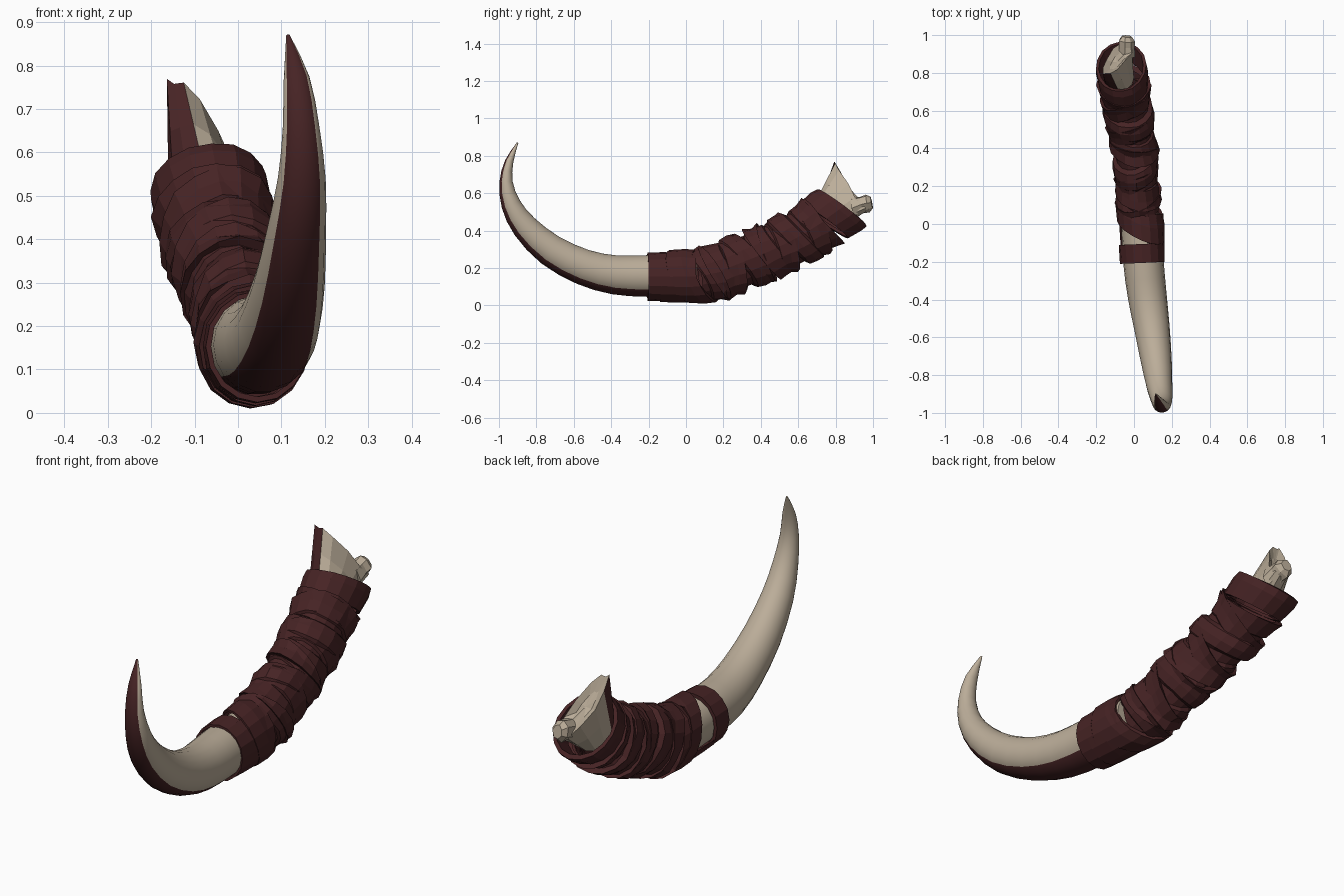
import bpy, bmesh, random
from math import sin, cos, pi, degrees
from mathutils import Vector

random.seed(4)
if "Cube" in bpy.data.objects:
    bpy.data.objects.remove(bpy.data.objects["Cube"])


def material(name, colour):
    m = bpy.data.materials.new(name)
    m.use_nodes = True
    m.diffuse_color = (*colour, 1)
    m.node_tree.nodes["Principled BSDF"].inputs["Base Color"].default_value = (*colour, 1)
    return m


BONE = material("pale_bone", (0.50, 0.42, 0.32))
RED = material("dark_red", (0.062, 0.017, 0.018))


def catmull(pts, steps):
    """Smooth a list of tuples through its points."""
    p = [Vector(q) for q in pts]
    p = [2 * p[0] - p[1]] + p + [2 * p[-1] - p[-2]]
    out = []
    for i in range(1, len(p) - 2):
        a, b, c, d = p[i - 1:i + 3]
        for k in range(steps):
            t = k / steps
            out.append(0.5 * (2 * b + (c - a) * t + (2 * a - 5 * b + 4 * c - d) * t * t
                              + (3 * b - a - 3 * c + d) * t ** 3))
    return out + [p[-2]]


def station(path, i, reach):
    """Centre, direction and the two radii of a path at one index."""
    lo, hi = path[max(i - reach, 0)], path[min(i + reach, len(path) - 1)]
    return Vector(path[i][:3]), Vector(hi[:3]) - Vector(lo[:3]), path[i][3], path[i][4]


def ring(c, tangent, ra, rb, n, push=lambda a: 0, wobble=0.0):
    """Ellipse of points across a direction, pushed along it by angle."""
    t = tangent.normalized()
    side = (Vector((1, 0, 0)) - t * t.x).normalized()
    up = side.cross(t)
    out = []
    for j in range(n):
        a = 2 * pi * j / n
        w = 1 + random.uniform(-wobble, wobble)
        out.append(c + side * ra * w * cos(a) + up * rb * w * sin(a) + t * push(a))
    return out


def skin(name, rings, mats, rule=None, keep=None, caps=True, smooth=None):
    """Join rings into a tube; rule picks a material by ring and angle."""
    bm = bmesh.new()
    n = len(rings[0])
    rows = [[bm.verts.new(v) for v in r] for r in rings]
    for i in range(len(rows) - 1):
        for j in range(n):
            ang = degrees(2 * pi * (j + 0.5) / n)
            if keep and not keep(ang):
                continue
            k = (j + 1) % n
            f = bm.faces.new((rows[i][j], rows[i][k], rows[i + 1][k], rows[i + 1][j]))
            f.material_index = rule(i, ang) if rule else 0
    if caps:
        for row in (rows[0], rows[-1]):
            mid = bm.verts.new(sum((v.co for v in row), Vector()) / n)
            for j in range(n):
                bm.faces.new((row[j], row[(j + 1) % n], mid))
    bmesh.ops.recalc_face_normals(bm, faces=bm.faces)
    me = bpy.data.meshes.new(name)
    bm.to_mesh(me)
    bm.free()
    ob = bpy.data.objects.new(name, me)
    bpy.context.collection.objects.link(ob)
    for m in mats:
        me.materials.append(m)
    if smooth:
        bpy.ops.object.select_all(action='DESELECT')
        ob.select_set(True)
        bpy.context.view_layer.objects.active = ob
        bpy.ops.object.shade_smooth_by_angle(angle=smooth)


# Curved blade: x, y, z, half width, half depth; dark along the outer edge
blade = catmull([
    (0.115, -0.90, 0.87, 0.004, 0.004), (0.135, -0.945, 0.77, 0.03, 0.023),
    (0.145, -0.962, 0.66, 0.042, 0.036), (0.147, -0.936, 0.54, 0.055, 0.053),
    (0.135, -0.862, 0.42, 0.068, 0.071), (0.118, -0.725, 0.295, 0.082, 0.087),
    (0.095, -0.55, 0.205, 0.094, 0.097), (0.07, -0.38, 0.163, 0.103, 0.106),
    (0.05, -0.2, 0.157, 0.107, 0.113), (0.035, 0.05, 0.155, 0.105, 0.113)], 2)
skin("curved_blade", [ring(*station(blade, i, 1), 18) for i in range(len(blade))],
     [BONE, RED], lambda i, a: int(220 < a < 320), smooth=0.5)

# Handle path: x, y, z, half width, half depth
handle = catmull([
    (0.045, -0.21, 0.153, 0.113, 0.12), (0.035, 0.0, 0.155, 0.12, 0.138),
    (0.025, 0.12, 0.165, 0.115, 0.146), (0.01, 0.3, 0.23, 0.113, 0.148),
    (-0.01, 0.48, 0.305, 0.122, 0.150), (-0.04, 0.65, 0.395, 0.13, 0.152),
    (-0.068, 0.83, 0.52, 0.128, 0.15)], 8)


def along(y):
    return station(handle, min(range(len(handle)), key=lambda k: abs(handle[k][1] - y)), 3)


def band(name, y, width, profile, lean=0.0, yaw=0.0, wobble=0.03, keep=None):
    """Strip of wrapping: profile holds (offset along width, radius scale)."""
    c, t, ra, rb = along(y)
    rs = [ring(c, t, ra * r, rb * r, 16,
               lambda a: o * width + lean * sin(a) + yaw * cos(a), wobble)
          for o, r in profile]
    skin(name, rs, [RED], keep=keep, caps=False)


# Inner sleeve under the wraps
sleeve = []
for y in (0.08, 0.2, 0.3, 0.4, 0.5, 0.6, 0.7):
    c, t, ra, rb = along(y)
    sleeve.append(ring(c, t, ra * 0.87, rb * 0.87, 16))
skin("inner_sleeve", sleeve, [RED], caps=False)

# Front collar, and the strap behind it with an open window
collar = [(-0.5, 0.93), (-0.5, 1.03), (0.5, 1.06), (0.5, 0.93)]
band("front_collar", -0.16, 0.10, collar, wobble=0.008)
band("window_strap", -0.04, 0.19, [(-0.5, 1.0), (0.0, 1.03), (0.5, 1.03)], wobble=0.008,
     keep=lambda a: not 65 < a < 195)

# Overlapping wraps up the handle: position, width, lean, yaw
flare_back = [(-0.5, 0.84), (-0.4, 0.95), (0.1, 1.01), (0.5, 1.10), (0.42, 0.86)]
flare_front = [(-0.42, 0.86), (-0.5, 1.10), (-0.1, 1.02), (0.4, 0.95), (0.5, 0.84)]
rolled = [(-0.5, 0.86), (-0.35, 1.03), (0.0, 1.08), (0.35, 1.04), (0.5, 0.86)]
band("window_wrap", 0.04, 0.14, [(-0.5, 0.93), (-0.5, 1.02), (0.1, 1.05), (0.5, 1.0), (0.5, 0.86)],
     -0.05, -0.06, 0.012)
wraps = [(0.11, 0.10, -0.05, 0.03, flare_back), (0.20, 0.12, -0.03, -0.03, flare_front),
         (0.24, 0.10, 0.02, 0.03, flare_back), (0.32, 0.13, -0.05, 0.02, rolled),
         (0.39, 0.09, 0.01, -0.03, flare_back), (0.46, 0.12, -0.04, -0.03, flare_front),
         (0.51, 0.10, 0.02, 0.02, flare_back), (0.58, 0.12, -0.045, -0.02, rolled),
         (0.64, 0.10, 0.01, 0.03, flare_back), (0.70, 0.10, -0.03, -0.02, flare_back)]
for k, (y, w, lean, yaw, profile) in enumerate(wraps):
    band(f"handle_wrap_{k + 1}", y, w, profile, lean, yaw)

# Rear collar, open at the end
band("rear_collar", 0.78, 0.12,
     [(-0.5, 0.9), (-0.5, 1.0), (0.2, 1.07), (0.5, 1.04), (0.5, 0.92), (-0.4, 0.84)],
     lean=-0.05, wobble=0.015)

# Broken bone stub with a tall splinter, a jagged rim and a dark front face
centre = Vector((-0.08, 0.77, 0.49))
axis = Vector((-0.05, 0.75, 0.66))
base = ring(centre, axis, 0.08, 0.105, 12)
rim = []
for j in range(12):
    a = 2 * pi * j / 12
    s = min(1, 0.54 * (sin(a - 0.5) + 1))
    rim.append(Vector((-0.06 - 0.065 * s + 0.075 * cos(a) * (1 - 0.4 * s),
                       0.965 - 0.175 * s + random.uniform(-0.012, 0.012),
                       0.495 + 0.27 * s + random.uniform(-0.008, 0.008))))
middle = [b.lerp(r, 0.5) for b, r in zip(base, rim)]
hollow = [r.lerp(sum(rim, Vector()) / 12, 0.5) - axis * 0.02 for r in rim]
skin("bone_stub", [base, middle, rim, hollow], [BONE, RED],
     lambda i, a: int(i < 2 and 90 < a < 180))

# Knuckle at the broken end
nub = [ring(Vector((-0.04, y, z)), Vector((0.1, 1, 0.2)), r, r * 1.2, 7, wobble=0.15)
       for y, z, r in ((0.89, 0.52, 0.045), (0.94, 0.54, 0.04),
                       (0.97, 0.548, 0.042), (0.993, 0.55, 0.026))]
skin("bone_knuckle", nub, [BONE])
